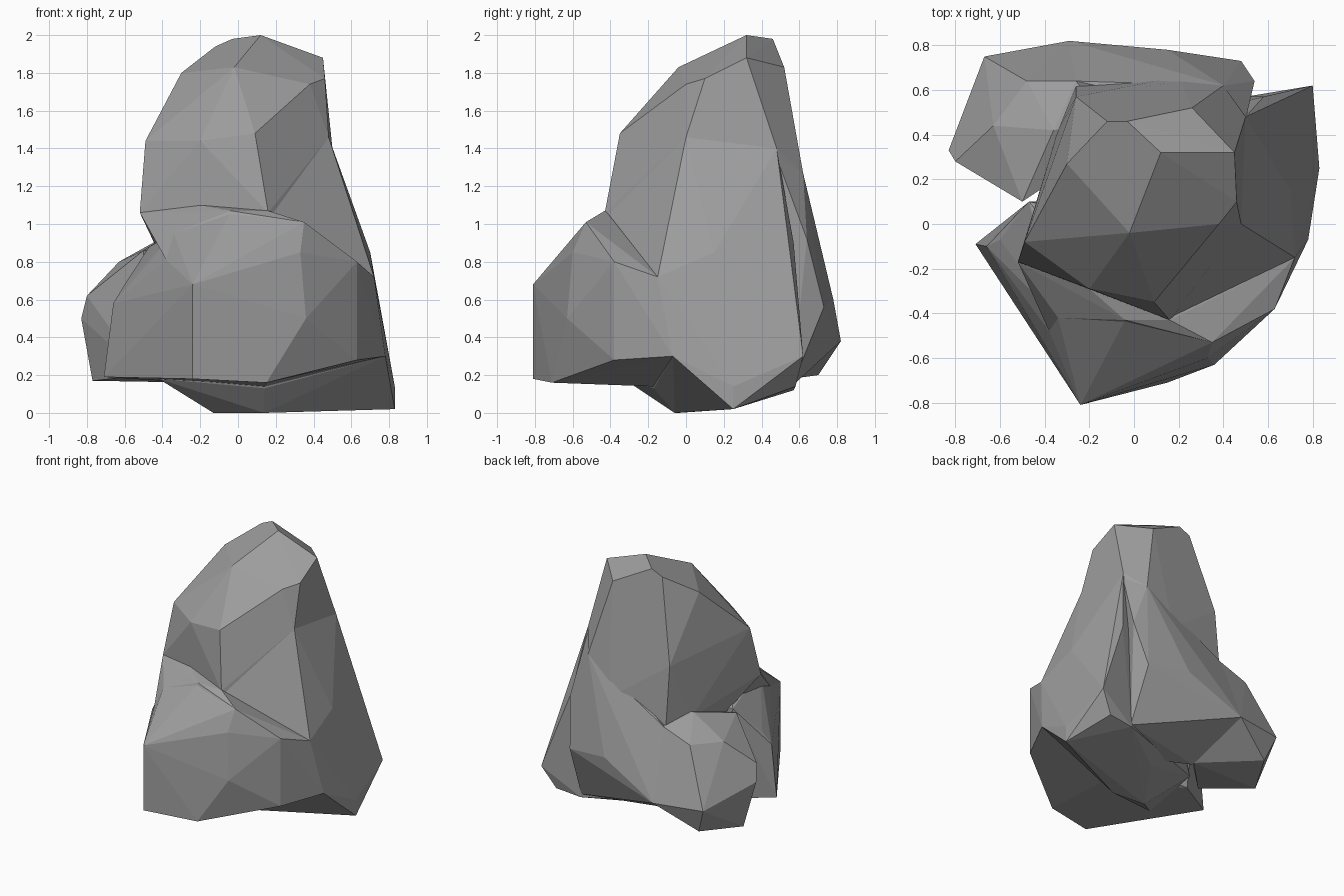
import bpy
import bmesh

# Remove the default cube only
default_cube = bpy.data.objects.get("Cube")
if default_cube:
    bpy.data.objects.remove(default_cube, do_unlink=True)


def make_material(name, grey):
    material = bpy.data.materials.new(name)
    material.use_nodes = True
    colour = (grey, grey, grey, 1)
    material.diffuse_color = colour
    shader = material.node_tree.nodes["Principled BSDF"]
    shader.inputs["Base Color"].default_value = colour
    shader.inputs["Roughness"].default_value = 0.9
    return material


stone_grey = make_material("stone grey", 0.34)


def make_boulder(name, corners):
    """Wrap a faceted, flat-shaded convex boulder around its corner points."""
    mesh = bpy.data.meshes.new(name)
    bm = bmesh.new()
    points = [bm.verts.new(corner) for corner in corners]
    bmesh.ops.convex_hull(bm, input=points)
    # Drop corners which ended up inside the hull
    loose = [v for v in bm.verts if not v.link_faces]
    bmesh.ops.delete(bm, geom=loose, context="VERTS")
    # Merge nearly coplanar triangles into broad chiselled facets
    bmesh.ops.dissolve_limit(bm, angle_limit=0.04, verts=bm.verts[:], edges=bm.edges[:])
    bmesh.ops.recalc_face_normals(bm, faces=bm.faces[:])
    bm.to_mesh(mesh)
    bm.free()
    mesh.materials.append(stone_grey)
    boulder = bpy.data.objects.new(name, mesh)
    bpy.context.collection.objects.link(boulder)
    return boulder


def fuse_boulder(target, addition):
    """Merge one boulder into another so that only the outer skin remains."""
    union = target.modifiers.new("fuse " + addition.name, "BOOLEAN")
    union.operation = "UNION"
    union.solver = "EXACT"
    union.object = addition
    bpy.context.view_layer.objects.active = target
    bpy.ops.object.modifier_apply(modifier=union.name)
    bpy.data.objects.remove(addition, do_unlink=True)


# Tall spire: crown, shoulders and a waist sunk into the boulders below
spire_crown = [
    (.12, .32, 2), (.45, .32, 1.88), (-.03, .46, 1.98), (-.12, .46, 1.94),
    (.26, .52, 1.83), (-.02, -.04, 1.83), (-.2, 0, 1.64), (-.3, .27, 1.8),
    (.38, 0, 1.74), (.46, .1, 1.77),
]
spire_waist = [
    (.09, -.35, 1.48), (-.2, -.29, 1.44), (-.49, -.08, 1.44), (.48, 0, 1.46),
    (.5, .48, 1.4), (.4, .62, 1.27), (-.26, .57, 1.33), (-.37, .05, 1.6),
    (-.52, -.17, 1.06), (.16, -.43, 1.06), (.48, -.1, .9),
    (-.42, .1, .85), (-.34, .42, .9), (-.26, .62, .85), (.2, .66, 1), (.5, .5, .9),
]
rock = make_boulder("rock", spire_crown + spire_waist)

# Broad flank that carries the spire, from the left shoulder to the ground
flank = make_boulder("flank", [
    (.72, -.15, .72), (.5, .48, 1.4), (.48, 0, 1.46), (.16, -.42, 1.06),
    (.65, .15, .93), (.7, .15, .85), (.58, .57, .9), (.8, .62, .3),
    (.78, -.07, .3), (.83, .25, .14), (.83, .25, .02), (.14, -.06, 0),
    (-.13, -.04, 0), (.14, -.17, .13), (.7, .58, .14), (.5, .57, .12),
    (.1, .3, .08), (-.42, -.33, .18), (-.3, .25, .16), (-.3, .1, .8), (.3, .5, .9),
])

# Rounded swelling across the back, undercut below its lower rim
back_bulge = make_boulder("back_bulge", [
    (.5, .47, 1.38), (.4, .62, 1.27), (.54, .64, .92), (.2, .68, 1.02),
    (.15, .78, .6), (.48, .73, .56), (-.29, .82, .38), (-.26, .64, .89),
    (.5, .56, .14), (.1, .31, .12), (-.2, .4, .15), (-.2, .3, .8), (.4, .3, .9),
])

# Wide boulder leaning against the front
front_boulder = make_boulder("front_boulder", [
    (-.34, -.42, .95), (-.38, -.48, .81), (-.24, -.81, .68), (.33, -.6, .85),
    (-.24, -.81, .18), (.36, -.63, .5), (.63, -.38, .8), (.63, -.38, .28),
    (.15, -.71, .16), (-.71, -.09, .19), (-.66, -.1, .58), (-.6, -.07, .68),
    (-.47, .1, .88), (-.4, .1, .17), (.72, -.15, .72), (.78, -.07, .3),
    (.35, -.53, 1.01), (-.04, -.43, 1.06), (.14, -.17, .14),
])

# Sloping ledge between the spire and the front boulder
front_ledge = make_boulder("front_ledge", [
    (-.52, -.17, 1.06), (-.2, -.29, 1.1), (-.04, -.43, 1.07), (.16, -.43, 1.07),
    (.35, -.53, 1.01), (-.34, -.42, .95), (-.38, -.48, .81),
    (-.44, .05, .95), (.63, -.38, .8), (.72, -.15, .72), (.3, 0, .7),
])

# Lower boulder swelling out of the back right
back_boulder = make_boulder("back_boulder", [
    (-.63, .44, .8), (-.36, .42, .95), (-.26, .64, .89), (-.48, .64, .81),
    (-.67, .75, .39), (-.29, .82, .38), (-.8, .28, .62), (-.83, .33, .5),
    (-.77, .4, .17), (-.6, .7, .2), (-.5, .1, .86), (-.5, .1, .2),
    (.1, .5, .9), (-.2, .41, .16),
])

for boulder in (flank, back_bulge, front_boulder, front_ledge, back_boulder):
    fuse_boulder(rock, boulder)
